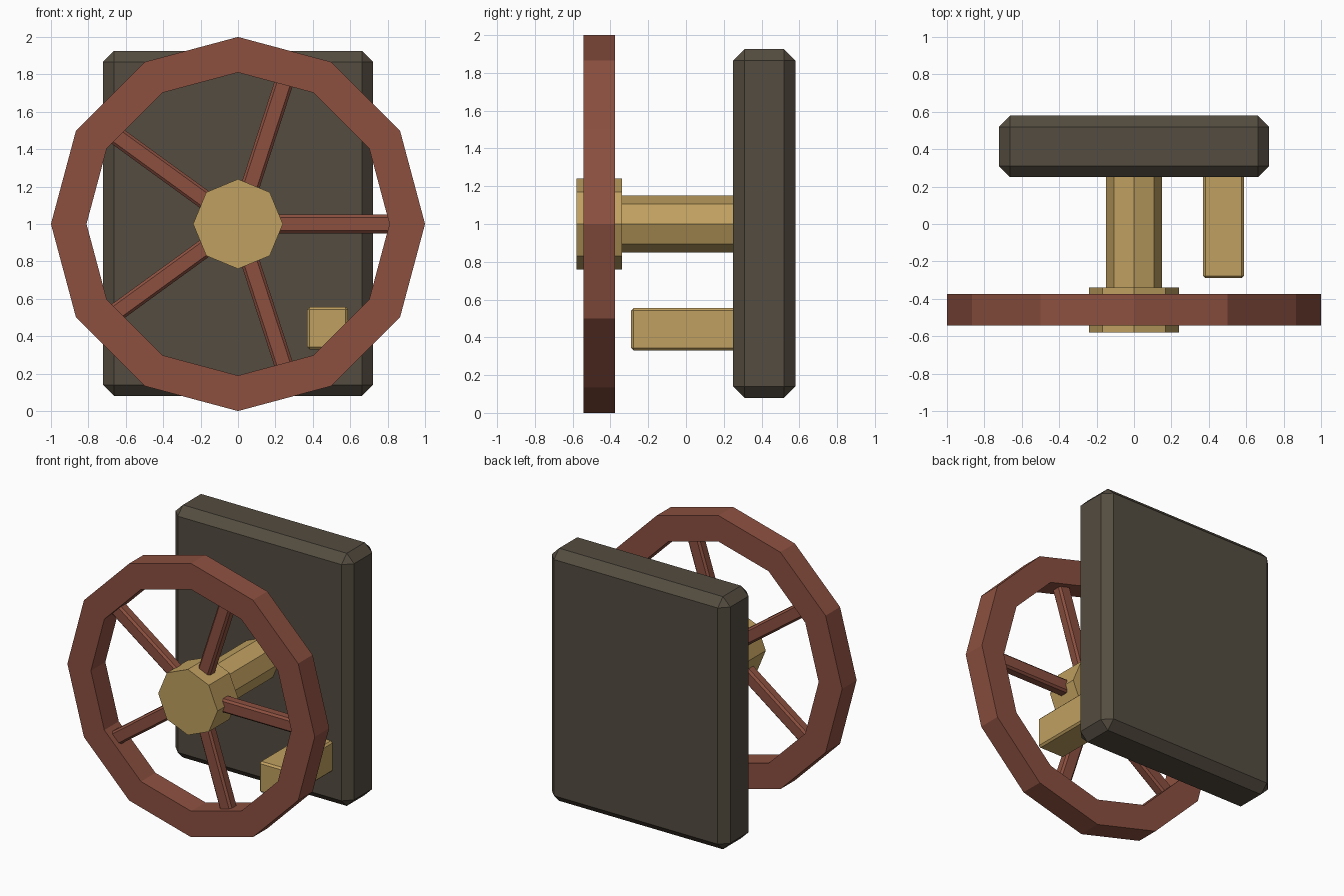
import bpy, bmesh
from math import sin, cos, pi, radians
from mathutils import Matrix

if "Cube" in bpy.data.objects:
    bpy.data.objects.remove(bpy.data.objects["Cube"])


def srgb(hexcode):
    vals = [int(hexcode[i:i + 2], 16) / 255 for i in (0, 2, 4)]
    return [v / 12.92 if v <= 0.04045 else ((v + 0.055) / 1.055) ** 2.4 for v in vals] + [1]


def material(name, hexcode):
    m = bpy.data.materials.new(name)
    m.diffuse_color = srgb(hexcode)
    m.use_nodes = True
    m.node_tree.nodes["Principled BSDF"].inputs["Base Color"].default_value = m.diffuse_color
    return m


RED = material("red_paint", "8C5040")
BRASS = material("brass", "C0A060")
IRON = material("dark_iron", "544C40")


def finish(name, bm, mat):
    bmesh.ops.recalc_face_normals(bm, faces=bm.faces)
    me = bpy.data.meshes.new(name)
    bm.to_mesh(me)
    bm.free()
    me.materials.append(mat)
    ob = bpy.data.objects.new(name, me)
    bpy.context.collection.objects.link(ob)
    return ob


def box(name, lo, hi, bevel, mat, matrix=None):
    """Chamfered box between two corners."""
    bm = bmesh.new()
    bmesh.ops.create_cube(bm, size=1)
    for v in bm.verts:
        v.co = [lo[i] + (v.co[i] + 0.5) * (hi[i] - lo[i]) for i in range(3)]
    bmesh.ops.bevel(bm, geom=bm.edges[:], offset=bevel, segments=1, affect='EDGES')
    if matrix:
        bm.transform(matrix)
    return finish(name, bm, mat)


def drum(name, r, y0, y1, mat, sides=8):
    """Prism along y, centred on the wheel axis, with corners on the axes."""
    bm = bmesh.new()
    loops = [[bm.verts.new((r * cos(2 * pi * i / sides), y, 1 + r * sin(2 * pi * i / sides)))
              for i in range(sides)] for y in (y0, y1)]
    for i in range(sides):
        j = (i + 1) % sides
        bm.faces.new((loops[0][i], loops[0][j], loops[1][j], loops[1][i]))
    bm.faces.new(loops[0])
    bm.faces.new(loops[1])
    return finish(name, bm, mat)


# Twelve-sided rim with a rectangular section
bm = bmesh.new()
section = [(1.0, -0.542), (1.0, -0.375), (0.81, -0.375), (0.81, -0.542)]
rings = [[bm.verts.new((r * cos(i * pi / 6), y, 1 + r * sin(i * pi / 6))) for r, y in section]
         for i in range(12)]
for i in range(12):
    a, b = rings[i], rings[(i + 1) % 12]
    for k in range(4):
        n = (k + 1) % 4
        bm.faces.new((a[k], a[n], b[n], b[k]))
finish("wheel_rim", bm, RED)

# Five spokes
for i in range(5):
    turn = Matrix.Translation((0, -0.459, 1)) @ Matrix.Rotation(-radians(72 * i), 4, 'Y')
    box(f"spoke_{i + 1}", (0.18, -0.04, -0.05), (0.84, 0.04, 0.05), 0.014, RED, turn)

# Hub and shaft
drum("hub", 0.24, -0.579, -0.34, BRASS)
drum("shaft", 0.15, -0.345, 0.27, BRASS)

# Back plate and peg
box("back_plate", (-0.722, 0.25, 0.08), (0.722, 0.579, 1.926), 0.06, IRON)
box("peg", (0.37, -0.29, 0.33), (0.588, 0.27, 0.556), 0.013, BRASS)
